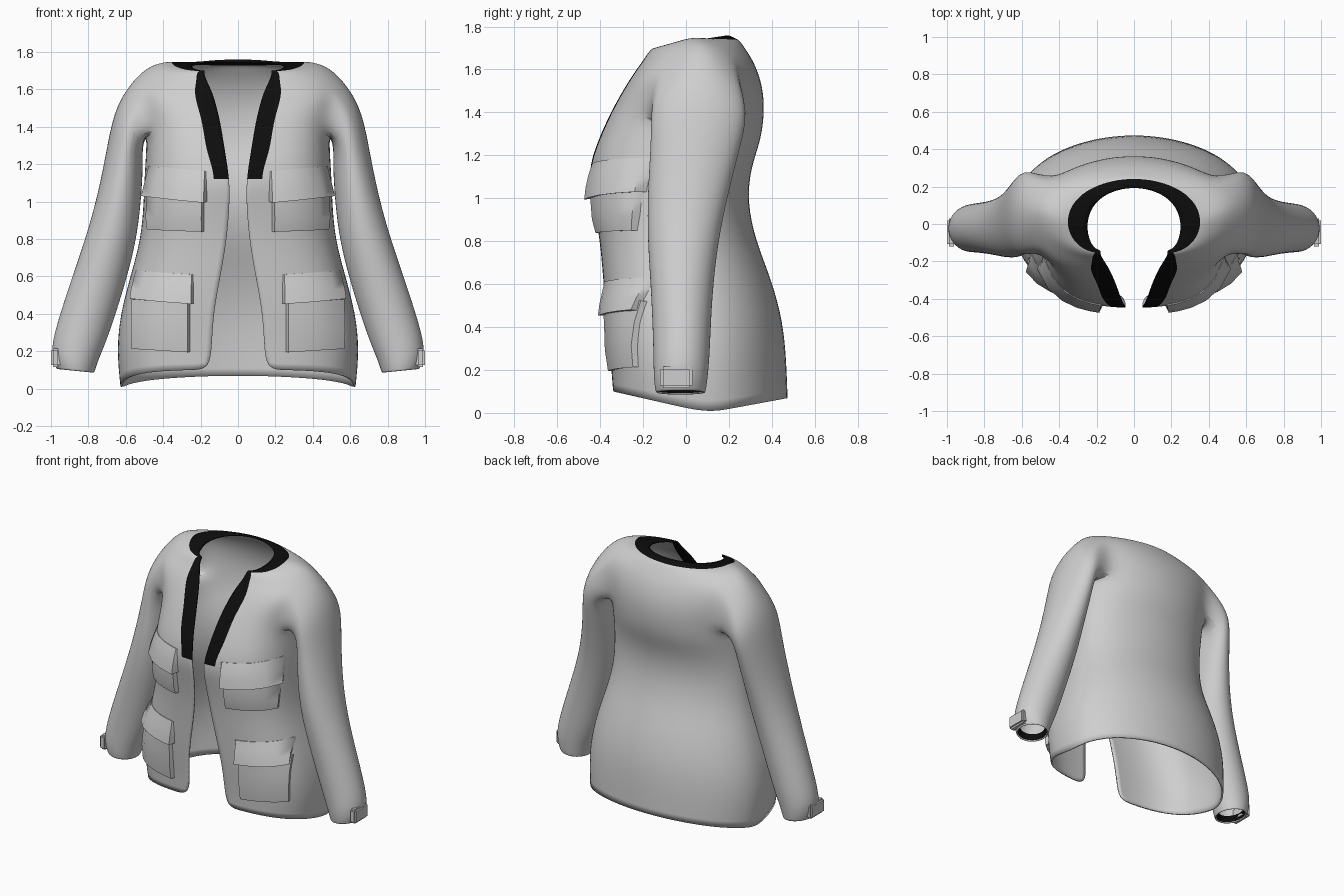
import bpy, bmesh
from math import sin, cos, pi, radians
from mathutils import Vector
from mathutils.bvhtree import BVHTree

if "Cube" in bpy.data.objects:
    bpy.data.objects.remove(bpy.data.objects["Cube"])


def material(name, value):
    mat = bpy.data.materials.new(name)
    mat.use_nodes = True
    color = (value, value, value, 1)
    mat.diffuse_color = color
    mat.node_tree.nodes["Principled BSDF"].inputs["Base Color"].default_value = color
    return mat


cloth = material("light grey cloth", 0.62)
trim = material("black trim", 0.004)


def finish(name, bm, subdivisions, thickness=0):
    """Turn a half mesh into a mirrored, smooth object."""
    loose = [v for v in bm.verts if not v.link_faces]
    bmesh.ops.delete(bm, geom=loose, context="VERTS")
    mesh = bpy.data.meshes.new(name)
    bm.to_mesh(mesh)
    bm.free()
    obj = bpy.data.objects.new(name, mesh)
    bpy.context.collection.objects.link(obj)
    mesh.materials.append(cloth)
    mesh.materials.append(trim)
    mirror = obj.modifiers.new("Mirror", "MIRROR")
    mirror.use_clip = True
    if subdivisions:
        obj.modifiers.new("Subdivision", "SUBSURF").levels = subdivisions
        obj.modifiers["Subdivision"].render_levels = subdivisions
    if thickness:
        solid = obj.modifiers.new("Thickness", "SOLIDIFY")
        solid.thickness = thickness
        solid.offset = -1
    bpy.ops.object.select_all(action="DESELECT")
    obj.select_set(True)
    bpy.context.view_layer.objects.active = obj
    bpy.ops.object.shade_smooth_by_angle(angle=radians(50))
    return obj


# Torso rows from hem to neckline:
# gap, front y, half width, side y, back y, then front, side and back height
ROWS = [
    (.15, -.34, .635, .1, .48, .1, .0, .07),
    (.14, -.35, .655, .08, .475, .24, .2, .23),
    (.13, -.37, .635, .07, .46, .42, .4, .42),
    (.09, -.385, .575, .05, .405, .62, .62, .62),
    (.06, -.4, .525, .03, .33, .8, .8, .8),
    (.045, -.43, .51, .03, .29, .98, .98, .98),
    (.045, -.46, .505, .04, .305, 1.12, 1.14, 1.14),
    (.07, -.41, .495, .06, .355, 1.27, 1.27, 1.27),
    (.09, -.35, .495, .08, .37, 1.4, 1.36, 1.4),
    (.11, -.3, .53, .08, .365, 1.49, 1.48, 1.5),
    (.135, -.245, .56, .08, .34, 1.58, 1.6, 1.59),
    (.165, -.2, .535, .08, .305, 1.64, 1.69, 1.66),
    (.18, -.175, .45, .05, .27, 1.68, 1.74, 1.71),
    (.18, -.155, .36, .02, .25, 1.7, 1.755, 1.74),
    (.18, -.14, .25, 0, .2, 1.7, 1.73, 1.76),
]
FRONT_ANGLES = [0, 7, 22, 40, 58, 74, 90]
BACK_ANGLES = [73, 55, 38, 19, 0]
BAND_ROW, NECK_ROW = 6, len(ROWS) - 2
HOLE_LEFT, HOLE_RIGHT, HOLE_LOW, HOLE_HIGH = 4, 8, 8, 11


def torso_row(index, row):
    gap, front, width, side, back, z_front, z_side, z_back = row
    power = 0.7 if index < HOLE_HIGH else 0.95
    points = []
    for degrees in FRONT_ANGLES:
        if degrees == 7 and index == BAND_ROW:
            degrees = 2
        s = sin(radians(degrees)) ** power
        c = max(cos(radians(degrees)), 0) ** power
        points.append((gap + (width - gap) * s, side + (front - side) * c,
                       z_side + (z_front - z_side) * c))
    for degrees in BACK_ANGLES:
        s, c = sin(radians(degrees)), cos(radians(degrees))
        points.append((width * s, side + (back - side) * c,
                       z_side + (z_back - z_side) * c))
    return points


bm = bmesh.new()
grid = [[bm.verts.new(p) for p in torso_row(i, row)] for i, row in enumerate(ROWS)]
for i in range(len(grid) - 1):
    for j in range(len(grid[0]) - 1):
        if HOLE_LOW <= i < HOLE_HIGH and HOLE_LEFT <= j < HOLE_RIGHT:
            continue
        face = bm.faces.new((grid[i][j], grid[i][j + 1], grid[i + 1][j + 1], grid[i + 1][j]))
        # Black band along the lapels and the neckline
        face.material_index = int(i >= NECK_ROW or (j == 0 and i >= BAND_ROW))

# Armhole loop, from the armpit round the back
middle = (HOLE_LEFT + HOLE_RIGHT) // 2
low, high = grid[HOLE_LOW], grid[HOLE_HIGH]
between = range(HOLE_LOW + 1, HOLE_HIGH)
loop = low[middle:HOLE_RIGHT + 1] + [grid[i][HOLE_RIGHT] for i in between]
loop += high[HOLE_LEFT:HOLE_RIGHT + 1][::-1]
loop += [grid[i][HOLE_LEFT] for i in reversed(between)] + low[HOLE_LEFT:middle]

# Sleeve rings: inner x and z, outer x and z, centre y, half depth
RINGS = [
    (.51, 1.29, .655, 1.53, .065, .235),
    (.505, 1.18, .7, 1.31, .045, .215),
    (.515, 1.0, .745, 1.07, .01, .195),
    (.54, .78, .81, .83, -.015, .17),
    (.61, .52, .9, .57, -.02, .145),
    (.695, .26, .995, .28, -.02, .135),
    (.745, .15, 1.0, .18, -.025, .13),
    (.765, .08, .975, .1, -.025, .12),
    (.775, .085, .965, .105, -.025, .11),
    (.79, .13, .95, .15, -.025, .09),
]
count = len(loop)
for k, (x_in, z_in, x_out, z_out, y, depth) in enumerate(RINGS):
    ring = []
    for i in range(count):
        turn = 2 * pi * i / count
        blend = (1 - cos(turn)) / 2
        ring.append(bm.verts.new((x_in + (x_out - x_in) * blend, y + depth * sin(turn),
                                  z_in + (z_out - z_in) * blend)))
    for i in range(count):
        n = (i + 1) % count
        face = bm.faces.new((loop[i], loop[n], ring[n], ring[i]))
        face.material_index = int(k == len(RINGS) - 1)
    loop = ring
jacket = finish("jacket_body_and_sleeves", bm, 2, 0.012)

# Surface used to lay the pockets on the cloth
bpy.context.view_layer.update()
surface = BVHTree.FromObject(jacket, bpy.context.evaluated_depsgraph_get())


def pocket_patch(name, x0, x1, top, bottom, depths, slant=0.0):
    """Cloth patch following the jacket; depths run from top to bottom."""
    bm = bmesh.new()
    columns = [0, .04, .2, .4, .6, .8, .96, 1]
    last = len(depths) - 1
    rows = []
    for r, depth in enumerate([0] + depths + [-.005]):
        t = min(max(r - 1, 0), last) / last
        line = []
        for u in columns:
            x = x0 + (x1 - x0) * u
            z = top + (bottom - top) * t + slant * u
            hit, normal, _, _ = surface.ray_cast(Vector((x, -2, z)), Vector((0, 1, 0)))
            if normal.y > 0:
                normal = -normal
            push = depth if 0 < u < 1 else -.005
            line.append(bm.verts.new(hit + normal * push))
        rows.append(line)
    for a, b in zip(rows, rows[1:]):
        for j in range(len(columns) - 1):
            bm.faces.new((b[j], b[j + 1], a[j + 1], a[j]))
    return finish(name, bm, 0)


# Chest and hip pockets, each a pouch under a flared flap
pocket_patch("chest_pocket_pouch", .18, .48, 1.04, .84, [.02, .025, .03, .022], .01)
pocket_patch("chest_pocket_flap", .165, .485, 1.16, 1.0, [.006, .02, .035, .05], .03)
pocket_patch("hip_pocket_pouch", .255, .565, .5, .195, [.02, .022, .028, .022], .02)
pocket_patch("hip_pocket_flap", .235, .555, .61, .455, [.006, .02, .035, .045], .02)

# Cuff tabs on the outside of the wrists
bm = bmesh.new()
bmesh.ops.create_cube(bm, size=1)
bmesh.ops.scale(bm, vec=(.05, .15, .1), verts=bm.verts)
bmesh.ops.bevel(bm, geom=bm.edges[:], offset=.012, segments=2, affect="EDGES")
bmesh.ops.translate(bm, vec=(.975, -.045, .165), verts=bm.verts)
finish("cuff_tab", bm, 0)
